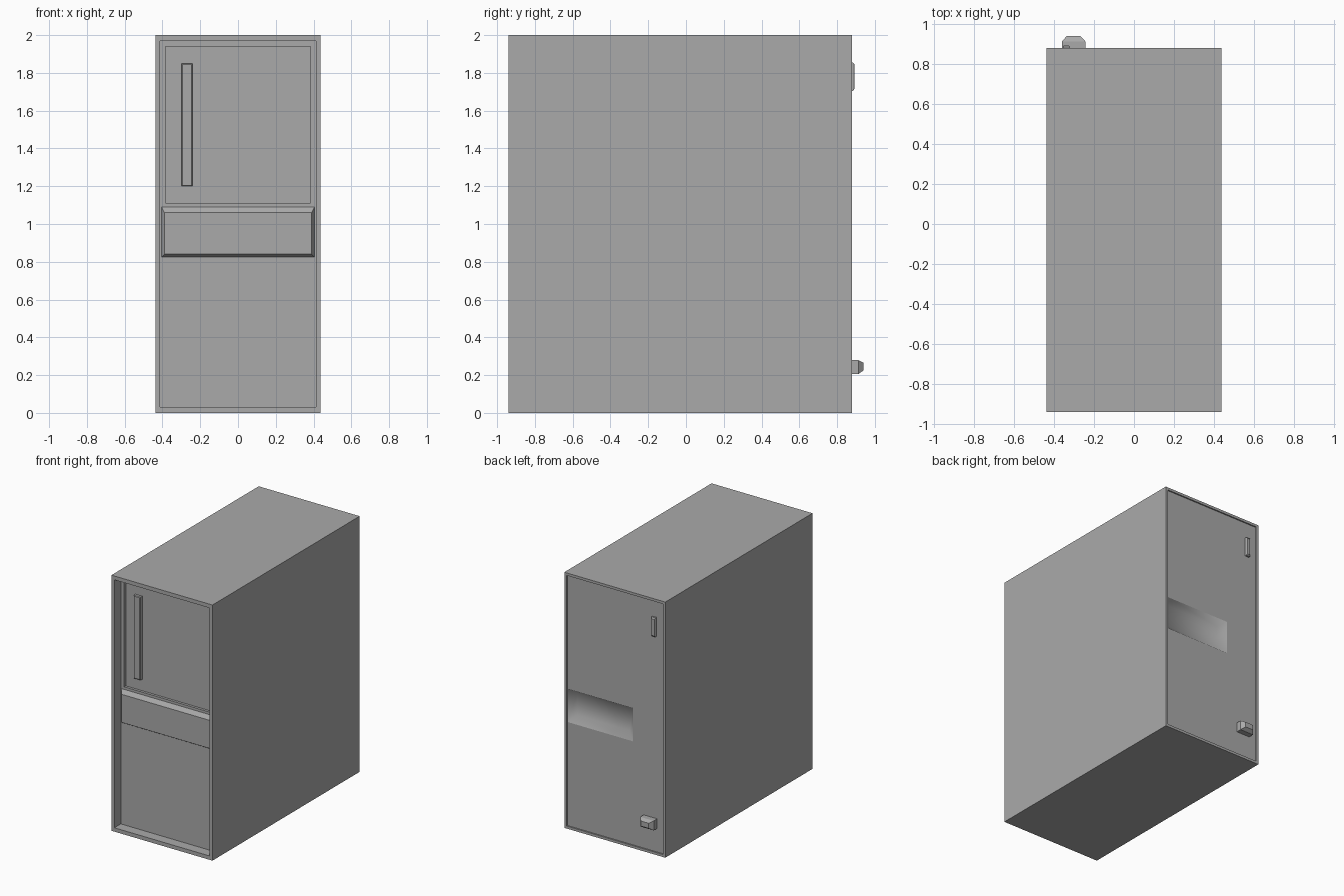
import bpy
import bmesh

if "Cube" in bpy.data.objects:
    bpy.data.objects.remove(bpy.data.objects["Cube"], do_unlink=True)

grey = bpy.data.materials.new("case_grey")
grey.use_nodes = True
COLOUR = (0.4, 0.4, 0.4, 1)
grey.diffuse_color = COLOUR
grey.node_tree.nodes["Principled BSDF"].inputs["Base Color"].default_value = COLOUR


def loft(name, rings):
    """Closed solid through rectangles given as (x0, x1, z0, z1, y)."""
    bm = bmesh.new()
    loops = []
    for x0, x1, z0, z1, y in rings:
        corners = ((x0, z0), (x1, z0), (x1, z1), (x0, z1))
        loops.append([bm.verts.new((x, y, z)) for x, z in corners])
    for a, b in zip(loops, loops[1:]):
        for i in range(4):
            j = (i + 1) % 4
            bm.faces.new((a[i], a[j], b[j], b[i]))
    bm.faces.new(loops[0])
    bm.faces.new(loops[-1])
    bmesh.ops.recalc_face_normals(bm, faces=bm.faces)
    mesh = bpy.data.meshes.new(name)
    bm.to_mesh(mesh)
    bm.free()
    mesh.materials.append(grey)
    obj = bpy.data.objects.new(name, mesh)
    bpy.context.collection.objects.link(obj)
    return obj


def cut(target, cutter):
    """Subtract the cutter, keep the resulting mesh, drop the cutter."""
    cutter.hide_render = True
    mod = target.modifiers.new("cut", 'BOOLEAN')
    mod.operation = 'DIFFERENCE'
    mod.solver = 'EXACT'
    mod.object = cutter
    bpy.context.view_layer.update()
    graph = bpy.context.evaluated_depsgraph_get()
    result = bpy.data.meshes.new_from_object(target.evaluated_get(graph))
    target.modifiers.clear()
    target.data = result
    bpy.data.objects.remove(cutter, do_unlink=True)


W, RIM = 0.437, 0.412
FRONT, BACK = -0.94, 0.88
PANEL = FRONT + 0.08      # recessed front panel
REAR = BACK - 0.01        # recessed rear panel

# Tower shell with rims around the front and rear panels
shell = loft("tower_case", [
    (-W + 0.02, W - 0.02, 0.02, 1.98, REAR),
    (-W + 0.02, W - 0.02, 0.02, 1.98, BACK),
    (-W, W, 0, 2, BACK),
    (-W, W, 0, 2, FRONT),
    (-RIM, RIM, 0.03, 1.97, FRONT),
    (-RIM, RIM, 0.03, 1.97, PANEL),
])

# Upper door recess
cut(shell, loft("door_cutter", [
    (-0.383, 0.383, 1.11, 1.94, PANEL - 0.02),
    (-0.383, 0.383, 1.11, 1.94, PANEL + 0.02),
]))

# Tapered rear recess, softly shaded
cut(shell, loft("rear_recess_cutter", [
    (-0.15, 0.413, 0.83, 1.09, REAR + 0.02),
    (-0.15, 0.413, 0.83, 1.09, REAR),
    (-0.09, 0.363, 0.88, 1.05, REAR - 0.045),
]))
for face in shell.data.polygons:
    c = face.center
    if REAR - 0.1 < c.y < REAR - 0.005 and abs(c.x) < RIM and 0.8 < c.z < 1.1:
        face.use_smooth = True

# Raised band across the front
loft("front_band", [
    (-0.405, 0.405, 0.825, 1.09, PANEL + 0.01),
    (-0.405, 0.405, 0.825, 1.09, PANEL),
    (-0.39, 0.39, 0.84, 1.06, PANEL - 0.025),
])

# Door handle strip
loft("door_handle", [
    (-0.30, -0.24, 1.20, 1.85, PANEL + 0.03),
    (-0.30, -0.24, 1.20, 1.85, PANEL),
    (-0.295, -0.245, 1.205, 1.845, PANEL - 0.005),
])

# Rear latch plate
loft("rear_latch", [
    (-0.355, -0.32, 1.705, 1.855, REAR - 0.01),
    (-0.355, -0.32, 1.705, 1.855, BACK + 0.004),
    (-0.35, -0.325, 1.715, 1.845, BACK + 0.012),
])

# Power plug with tapered tip
loft("power_plug", [
    (-0.36, -0.243, 0.205, 0.28, REAR - 0.01),
    (-0.36, -0.243, 0.205, 0.28, BACK + 0.032),
    (-0.335, -0.268, 0.225, 0.265, BACK + 0.06),
])
